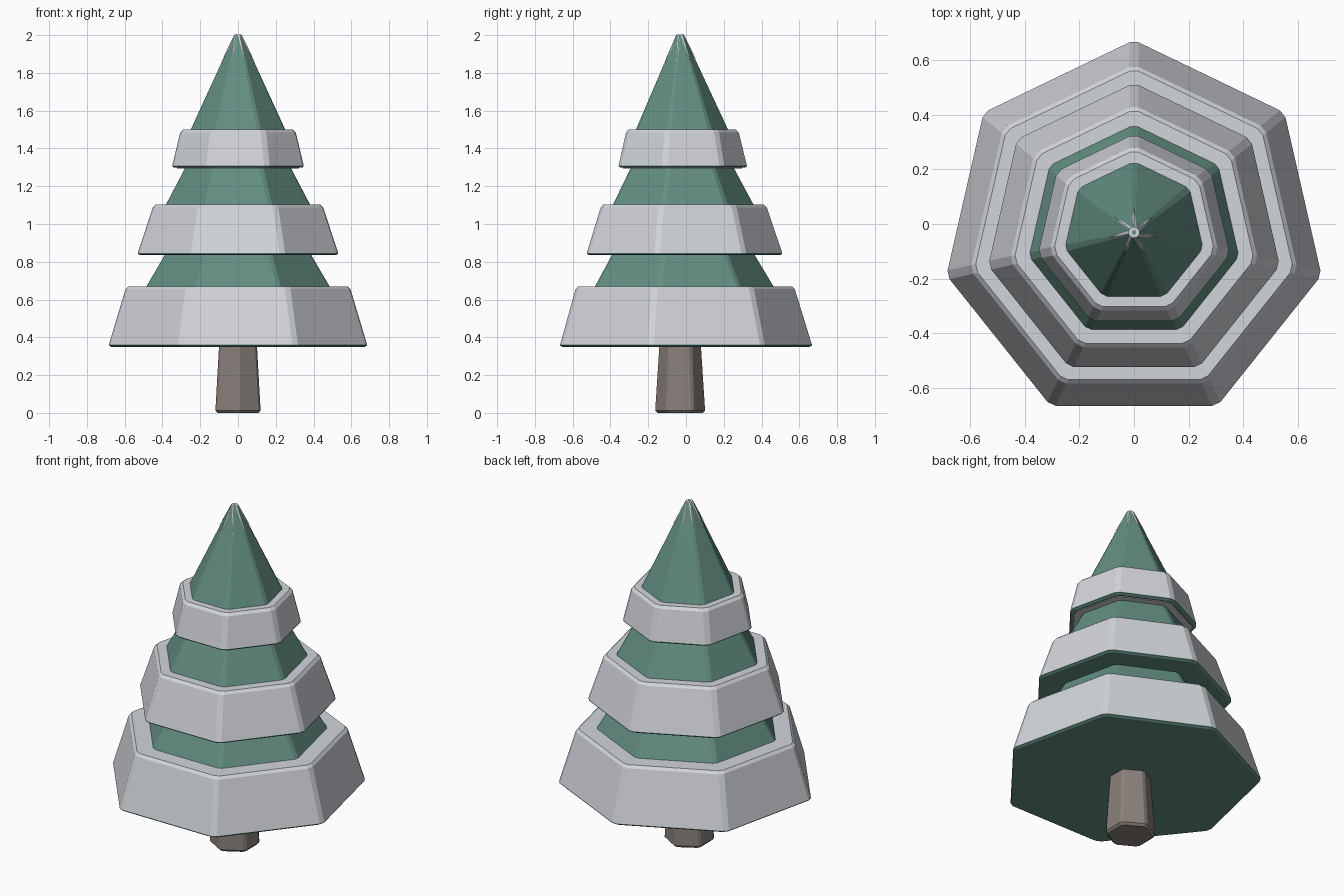
import bpy
import bmesh
from math import sin, cos, pi
from mathutils import Vector

cube = bpy.data.objects.get("Cube")
if cube:
    bpy.data.objects.remove(cube, do_unlink=True)

AXIS = Vector((0, -0.031, 0))


def material(name, color):
    m = bpy.data.materials.new(name)
    m.use_nodes = True
    m.diffuse_color = (*color, 1)
    m.node_tree.nodes["Principled BSDF"].inputs["Base Color"].default_value = (*color, 1)
    return m


SNOW = material("pale snow grey", (0.64, 0.66, 0.70))
GREEN = material("fir green", (0.125, 0.27, 0.22))
BARK = material("bark brown", (0.25, 0.215, 0.195))


def ring(sides, radius, z, cut):
    """Polygon with one corner pointing back and every corner trimmed."""
    pts = [AXIS + Vector((radius * sin(2 * pi * i / sides),
                          radius * cos(2 * pi * i / sides), z)) for i in range(sides)]
    t = min(0.25, cut / (2 * radius * sin(pi / sides)))
    out = []
    for i, a in enumerate(pts):
        b = pts[(i + 1) % sides]
        out += [a.lerp(b, t), a.lerp(b, 1 - t)]
    return out


def finish(name, bm, mat):
    bmesh.ops.recalc_face_normals(bm, faces=bm.faces)
    mesh = bpy.data.meshes.new(name)
    bm.to_mesh(mesh)
    bm.free()
    mesh.materials.append(mat)
    obj = bpy.data.objects.new(name, mesh)
    bpy.context.collection.objects.link(obj)
    return obj


def stack(name, sides, profile, cut, mat):
    """Closed solid through rings given as (radius, z), bottom to top."""
    bm = bmesh.new()
    rows = [[bm.verts.new(p) for p in ring(sides, r, z, cut)] for r, z in profile]
    for low, high in zip(rows, rows[1:]):
        for i in range(len(low)):
            j = (i + 1) % len(low)
            bm.faces.new((low[i], low[j], high[j], high[i]))
    bm.faces.new(rows[0])
    bm.faces.new(rows[-1])
    return finish(name, bm, mat)


# Trunk
stack("trunk", 6, [(0.125, 0), (0.138, 0.013), (0.115, 0.37)], 0.012, BARK)

# Tiers: z bottom, z top, snow radius below and above, bough radius above and its tip
tiers = [("lower", 0.35, 0.67, 0.705, 0.615, 0.503, 0.84, 0.398),
         ("middle", 0.835, 1.103, 0.548, 0.467, 0.397, 1.31, 0.283),
         ("upper", 1.298, 1.5, 0.361, 0.318, 0.262, 2.0, 0.022)]
for name, z0, z1, r0, r1, g0, z2, g1 in tiers:
    rim = z0 + 0.012
    stack(name + "_bough_rim", 7, [(r0 - 0.012, z0), (r0, z0 + 0.007), (r0, rim)], 0.018, GREEN)
    stack(name + "_snow", 7, [(r0, rim), (r1, z1 - 0.015), (r1 - 0.016, z1)], 0.018, SNOW)
    stack(name + "_boughs", 7, [(g0, z1 - 0.005), (g1, z2)], 0.014, GREEN)

# Bare snow underside on the upper tier
stack("upper_snow_underside", 7, [(0.335, 1.295), (0.335, 1.3)], 0.018, SNOW)

# Frost star: slivers running down the ridges from a ring at the tip
bm = bmesh.new()
top, valley, hole = [], [], []
for i in range(14):
    a = pi * i / 7
    way = Vector((sin(a), cos(a), 0))
    r, z = (0.095, 1.852) if i % 2 == 0 else (0.024, 1.985)
    valley.append(bm.verts.new(AXIS + way * r + Vector((0, 0, z))))
    top.append(bm.verts.new(AXIS + way * 0.02 + Vector((0, 0, 2.002))))
    hole.append(bm.verts.new(AXIS + way * 0.008 + Vector((0, 0, 2.002))))
for i in range(14):
    j = (i + 1) % 14
    bm.faces.new((valley[i], valley[j], top[j], top[i]))
    bm.faces.new((top[i], top[j], hole[j], hole[i]))
finish("frost_star", bm, SNOW)
